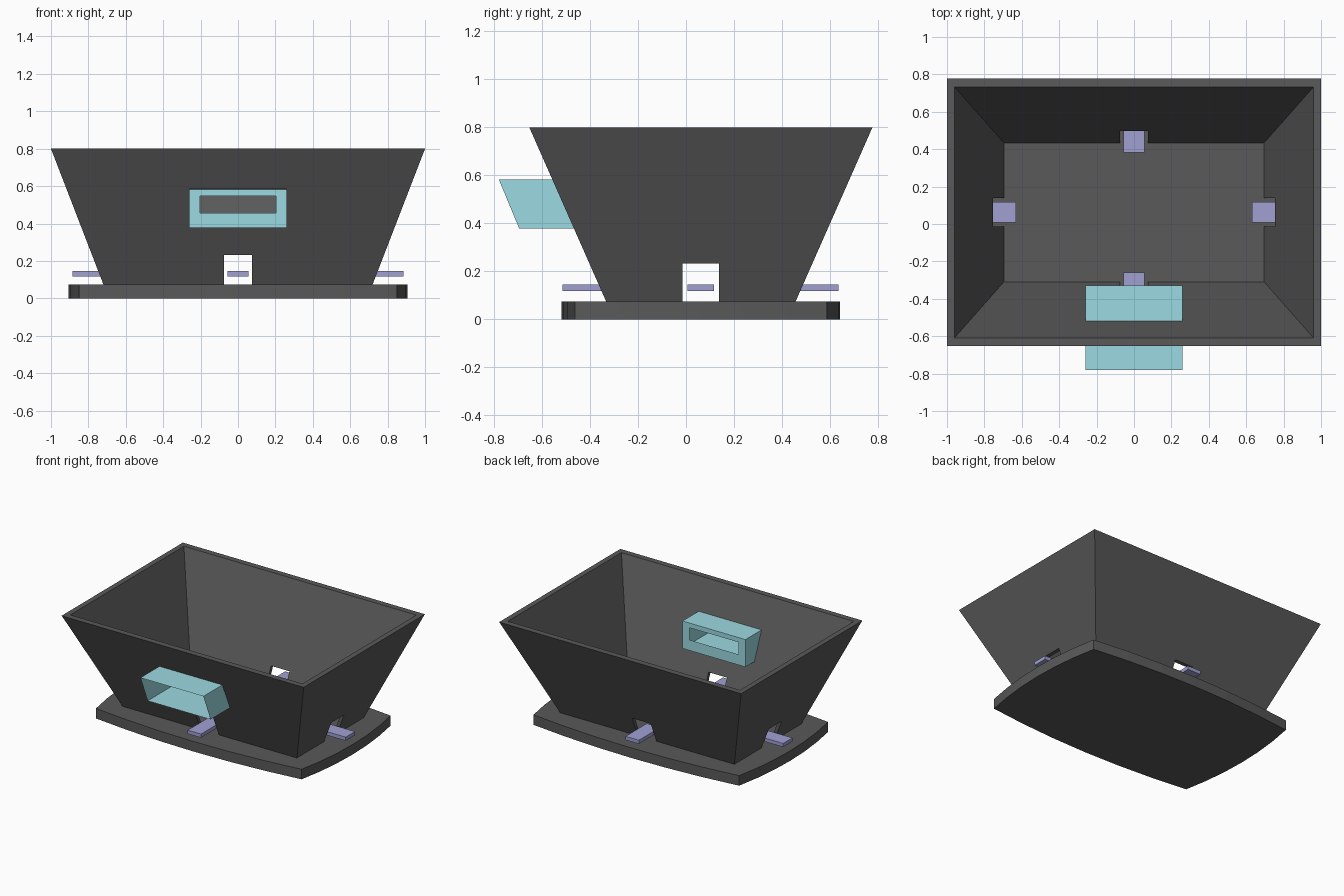
import bpy, bmesh

if "Cube" in bpy.data.objects:
    bpy.data.objects.remove(bpy.data.objects["Cube"])

CY = 0.062  # depth centre of the bin and its base


def material(name, rgb):
    m = bpy.data.materials.new(name)
    m.diffuse_color = (*rgb, 1)
    m.use_nodes = True
    m.node_tree.nodes["Principled BSDF"].inputs["Base Color"].default_value = m.diffuse_color
    return m


CHARCOAL = material("charcoal", (0.1, 0.1, 0.1))
TEAL = material("teal", (0.33, 0.7, 0.76))
LILAC = material("lilac", (0.35, 0.35, 0.65))


def finish(name, bm, mat=None, closed=True):
    if closed:
        bmesh.ops.recalc_face_normals(bm, faces=bm.faces)
    me = bpy.data.meshes.new(name)
    bm.to_mesh(me)
    bm.free()
    ob = bpy.data.objects.new(name, me)
    bpy.context.collection.objects.link(ob)
    if mat:
        me.materials.append(mat)
    return ob


def box(name, lo, hi, mat=None):
    bm = bmesh.new()
    bmesh.ops.create_cube(bm, size=1)
    for v in bm.verts:
        v.co = [(l + h) / 2 + c * (h - l) for l, h, c in zip(lo, hi, v.co)]
    return finish(name, bm, mat)


def bridge(bm, a, b):
    n = len(a)
    for i in range(n):
        bm.faces.new((a[i], a[(i + 1) % n], b[(i + 1) % n], b[i]))


def cut(ob, cutter):
    cutter.hide_render = True
    mod = ob.modifiers.new("cut", 'BOOLEAN')
    mod.operation, mod.solver, mod.object = 'DIFFERENCE', 'EXACT', cutter
    bpy.context.view_layer.objects.active = ob
    bpy.ops.object.modifier_apply(modifier=mod.name)
    bpy.data.objects.remove(cutter)


# base plate with bowed sides
N = 6
ts = [-1 + 2 * i / N for i in range(N)]
side_x = [(0.85 * t, -0.525 - 0.055 * (1 - t * t)) for t in ts]
side_y = [(0.85 + 0.055 * (1 - t * t), 0.525 * t) for t in ts]
outline = side_x + side_y
outline += [(-x, -y) for x, y in outline]
bm = bmesh.new()
low, high = [[bm.verts.new((x, y + CY, z)) for x, y in outline] for z in (0, 0.075)]
bridge(bm, low, high)
bm.faces.new(low[::-1])
bm.faces.new(high)
finish("base_plate", bm, CHARCOAL)

# flared bin walls: outer bottom, outer top, inner top, inner bottom
bm = bmesh.new()
loops = [[bm.verts.new((sx * w, CY + sy * d, z))
          for sx, sy in ((-1, -1), (1, -1), (1, 1), (-1, 1))]
         for w, d, z in ((0.72, 0.395, 0.075), (1, 0.715, 0.8),
                         (0.96, 0.671, 0.8), (0.695, 0.371, 0.075))]
for i in range(4):
    bridge(bm, loops[i], loops[(i + 1) % 4])
walls = finish("bin_walls", bm, CHARCOAL)

# drain notches in all four walls, and the chute opening in the front
cut(walls, box("notch_x", (-1.2, CY - 0.076, 0), (1.2, CY + 0.076, 0.233)))
cut(walls, box("notch_y", (-0.076, -1, 0), (0.076, 1, 0.233)))
cut(walls, box("chute_cut", (-0.2605, -1, 0.3775), (0.2605, -0.3, 0.5835)))

# tabs through the notches
for name, lo, hi in (("tab_front", (-0.055, -0.515), (0.055, -0.258)),
                     ("tab_back", (-0.055, 0.383), (0.055, 0.635)),
                     ("tab_left", (-0.885, CY - 0.055), (-0.63, CY + 0.055)),
                     ("tab_right", (0.63, CY - 0.055), (0.885, CY + 0.055))):
    box(name, (*lo, 0.118), (*hi, 0.145), LILAC)

# thin chute: slanted open mouth, upright inner end with a slot
bm = bmesh.new()
rings = []
for w, zb, zt, yb, yt in ((0.26, 0.378, 0.583, -0.695, -0.78),
                          (0.26, 0.378, 0.583, -0.33, -0.33),
                          (0.203, 0.457, 0.548, -0.33, -0.33)):
    rings.append([bm.verts.new(p) for p in
                  ((-w, yb, zb), (w, yb, zb), (w, yt, zt), (-w, yt, zt))])
bridge(bm, rings[1], rings[0])
bridge(bm, rings[2], rings[1])
bmesh.ops.reverse_faces(bm, faces=bm.faces)
bm.normal_update()
# outward facing: the underside of the chute must look down
under = min(bm.faces, key=lambda f: f.calc_center_median().z)
if under.normal.z > 0:
    bmesh.ops.reverse_faces(bm, faces=bm.faces)
finish("chute", bm, TEAL, closed=False)
